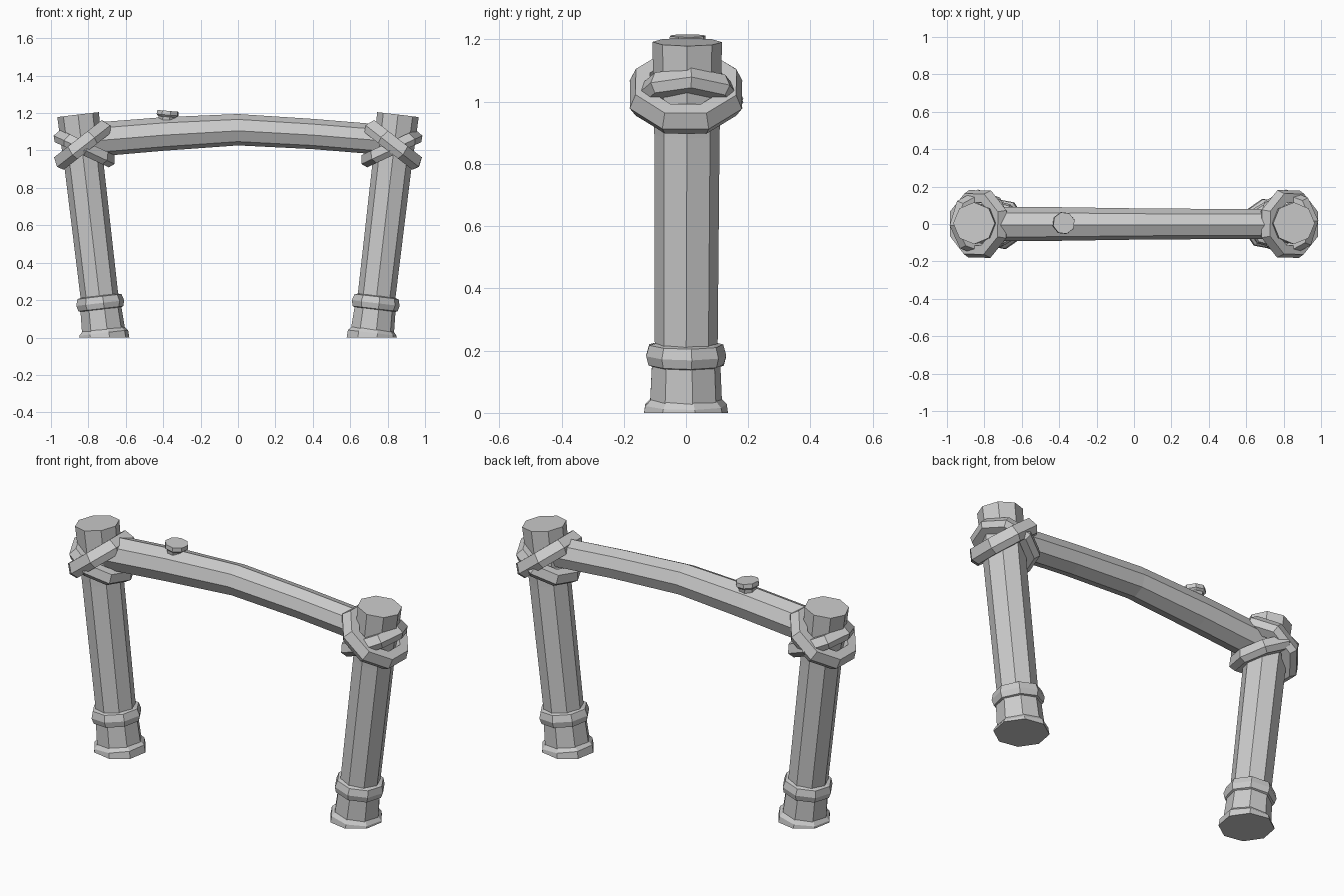
import bpy, bmesh, math
from mathutils import Matrix, Vector

cube = bpy.data.objects.get("Cube")
if cube:
    bpy.data.objects.remove(cube)

grey = bpy.data.materials.new("plain_grey")
grey.use_nodes = True
grey.diffuse_color = (0.6, 0.6, 0.6, 1)
grey.node_tree.nodes["Principled BSDF"].inputs["Base Color"].default_value = (0.6, 0.6, 0.6, 1)


def lathe(name, profile, matrix, turn=0, closed=False, flat_base=False):
    """Octagonal solid from (radius, height) points; closed makes a hollow ring."""
    bm = bmesh.new()
    rings = []
    for r, h in profile:
        ring = []
        for k in range(8):
            a = math.radians(turn + 45 * k)
            ring.append(bm.verts.new(matrix @ Vector((r * math.cos(a), r * math.sin(a), h))))
        rings.append(ring)
    if flat_base:
        for v in rings[0]:
            v.co.z = 0
    pairs = list(zip(rings, rings[1:]))
    if closed:
        pairs.append((rings[-1], rings[0]))
    else:
        bm.faces.new(rings[0])
        bm.faces.new(rings[-1])
    for lo, hi in pairs:
        for k in range(8):
            n = (k + 1) % 8
            bm.faces.new((lo[k], lo[n], hi[n], hi[k]))
    bmesh.ops.recalc_face_normals(bm, faces=bm.faces)
    mesh = bpy.data.meshes.new(name)
    bm.to_mesh(mesh)
    bm.free()
    mesh.materials.append(grey)
    obj = bpy.data.objects.new(name, mesh)
    bpy.context.collection.objects.link(obj)
    return obj


def rope_ring(name, centre, tilt, inner, outer, half_width, turn):
    """Faceted band, tilted about the y axis."""
    shoulder = outer - 0.02
    profile = [(inner, -half_width), (shoulder, -half_width), (outer, -half_width * 0.2),
               (shoulder, half_width), (inner, half_width)]
    matrix = Matrix.Translation(centre) @ Matrix.Rotation(math.radians(-tilt), 4, "Y")
    lathe(name, profile, matrix, turn, closed=True)


# Leaning posts with a footing, a collar and two crossed lashings each
for side, s in (("right", -1), ("left", 1)):
    foot = Vector((s * 0.715, 0, 0))
    axis = Vector((s * 0.14, 0.004, 1.19))
    lean = Matrix.Translation(foot) @ Vector((0, 0, 1)).rotation_difference(axis).to_matrix().to_4x4()
    lathe(side + "_post", [(0.1, 0.02), (0.105, 0.9), (0.112, 1.2)], lean)
    lathe(side + "_sleeve", [(0.118, 0.02), (0.11, 0.19)], lean, 10)
    lathe(side + "_foot_band", [(0.138, 0), (0.134, 0.025), (0.115, 0.045)], lean, 12, flat_base=True)
    lathe(side + "_collar", [(0.108, 0.15), (0.122, 0.155), (0.13, 0.185),
                             (0.12, 0.22), (0.1, 0.225)], lean, 8)
    rope_ring(side + "_upper_lashing", (s * 0.83, 0, 1.03), -s * 38, 0.125, 0.195, 0.042, 22)
    rope_ring(side + "_lower_lashing", (s * 0.82, 0.005, 1.01), s * 25, 0.115, 0.18, 0.036, 4)

# Arched crossbar, built along x and bent to an arch
beam = lathe("crossbar", [(0.092, -0.84), (0.09, -0.4), (0.084, 0), (0.081, 0.4), (0.081, 0.84)],
             Matrix.Rotation(math.radians(90), 4, "Y"), 4)
for v in beam.data.vertices:
    x = abs(v.co.x)
    v.co.z += 1.111 - 0.045 * x - 0.03 * x * x

# Cut branch stub on the crossbar
stub = Matrix.Translation((-0.38, 0.005, 1.15)) @ Matrix.Rotation(math.radians(5), 4, "Y")
lathe("branch_stub", [(0.045, 0), (0.05, 0.03), (0.061, 0.04), (0.059, 0.062)], stub, 15)
